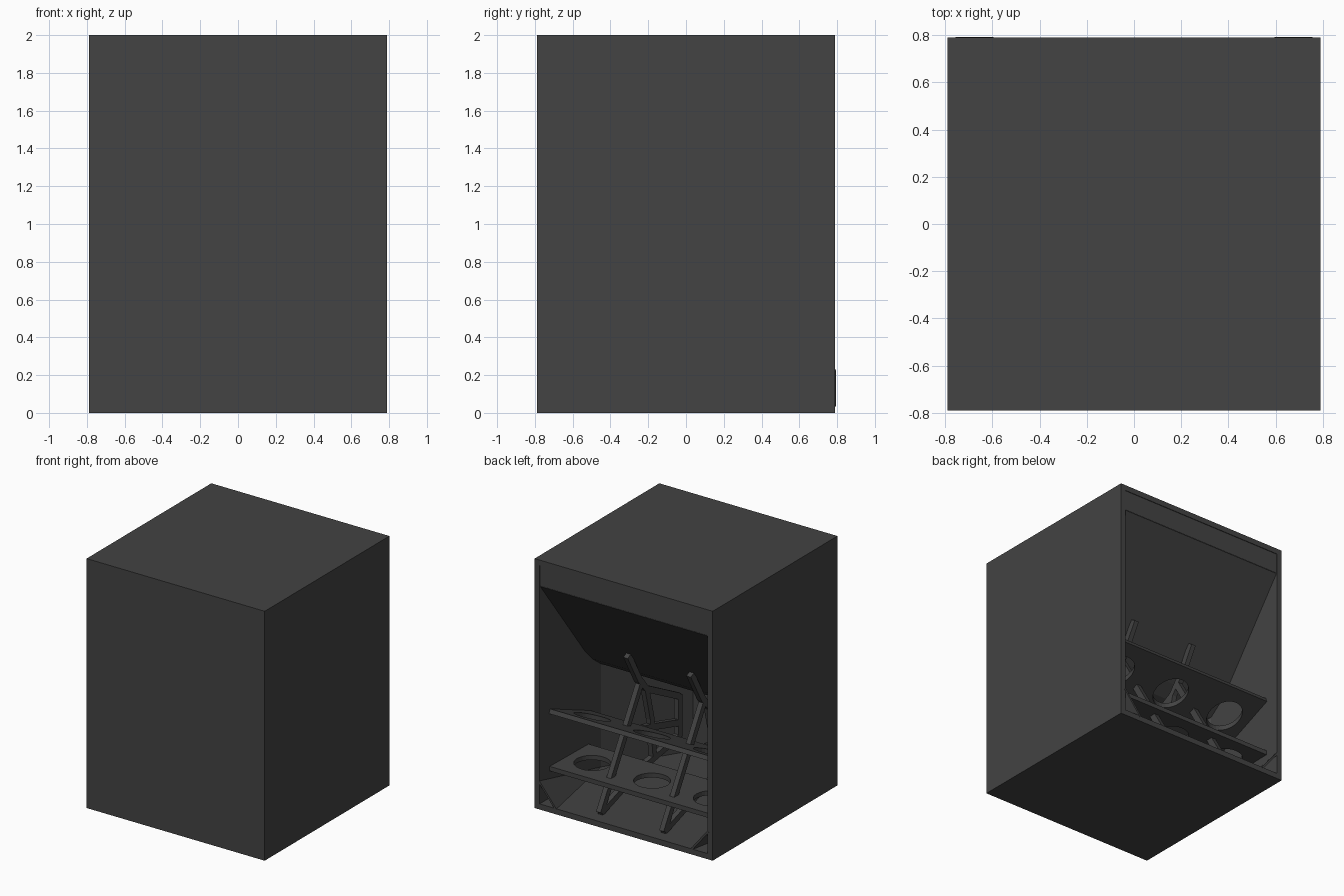
import bpy, bmesh, math
from mathutils import Vector

if "Cube" in bpy.data.objects:
    bpy.data.objects.remove(bpy.data.objects["Cube"])

W, H, T = 0.79, 2.0, 0.045      # half width, height, board thickness
IN = W - T                      # inner half width

paint = bpy.data.materials.new("dark_grey_paint")
paint.diffuse_color = (0.056, 0.056, 0.056, 1)
paint.use_nodes = True
paint.node_tree.nodes["Principled BSDF"].inputs["Base Color"].default_value = paint.diffuse_color


def make(name, bm):
    bmesh.ops.recalc_face_normals(bm, faces=bm.faces)
    me = bpy.data.meshes.new(name)
    bm.to_mesh(me)
    bm.free()
    me.materials.append(paint)
    ob = bpy.data.objects.new(name, me)
    bpy.context.collection.objects.link(ob)
    return ob


def prism(name, outline, direction):
    """Extrude a planar outline along a direction into a solid."""
    bm = bmesh.new()
    face = bm.faces.new([bm.verts.new(p) for p in outline])
    ext = bmesh.ops.extrude_face_region(bm, geom=[face])
    verts = [g for g in ext["geom"] if isinstance(g, bmesh.types.BMVert)]
    bmesh.ops.translate(bm, verts=verts, vec=Vector(direction))
    return make(name, bm)


def board(name, x0, x1, y0, y1, z0, z1):
    return prism(name, [(x0, y0, z0), (x1, y0, z0), (x1, y1, z0), (x0, y1, z0)],
                 (0, 0, z1 - z0))


def strip(name, path, width, x0, x1):
    """Board following a side-on (y, z) path, spanning x0..x1."""
    pts = [Vector(p) for p in path]
    upper, lower = [], []
    for i, p in enumerate(pts):
        d = (pts[min(i + 1, len(pts) - 1)] - pts[max(i - 1, 0)]).normalized()
        n = Vector((-d.y, d.x)) * width / 2
        upper.append(p + n)
        lower.append(p - n)
    return prism(name, [(x0, p.x, p.y) for p in upper + lower[::-1]], (x1 - x0, 0, 0))


# Cabinet shell, open at the back
board("top_panel", -W, W, -W, W, H - T, H)
board("bottom_panel", -W, W, -W, W, 0, T)
board("front_panel", -IN, IN, -W, -W + T, T, H - T)
for s, side in ((1, "right"), (-1, "left")):
    board(side + "_panel", min(s * IN, s * W), max(s * IN, s * W), -W, W, T, H - T)

# Rail above the mouth and the horn ceiling
board("mouth_rail", -IN, IN, W - T - 0.005, W - 0.005, 1.787, H - T)
ceiling = [(0.785, 1.787), (0.21, 1.04), (0.12, 0.95), (0.02, 0.875),
           (-0.3, 0.74), (-0.6, 0.66)]
strip("horn_ceiling", [(y - 0.015, z + 0.015) for y, z in ceiling], 0.04, -IN, IN)

# Throat walls closing in toward the front, and the throat end board
for s, side in ((1, "right"), (-1, "left")):
    outline = [(s * IN, 0.015, T), (s * 0.36, -0.6, T),
               (s * 0.36, -0.6, 0.68), (s * IN, 0.015, 0.88)]
    prism(side + "_throat_wall", outline, (s * 0.03, -0.02, 0))
    # Triangular fillet in the lower mouth corner
    prism(side + "_mouth_fillet",
          [(s * IN, W + 0.003, 0.23), (s * 0.595, W + 0.003, T), (s * IN, 0.015, T)],
          (s * 0.012, 0, -0.01))
board("throat_end_board", -0.38, 0.38, -0.64, -0.6, T, 0.7)

# Two perforated vanes across the mouth
bm = bmesh.new()
for x in (-0.53, 0, 0.53):
    ret = bmesh.ops.create_cone(bm, cap_ends=True, segments=32,
                                radius1=0.135, radius2=0.135, depth=1.2)
    bmesh.ops.translate(bm, verts=ret["verts"], vec=(x, 0.43, 0.55))
cutter = make("hole_cutter", bm)
cutter.hide_render = True
cutter.hide_viewport = True
cutter.display_type = 'WIRE'
for name, path in (("upper_vane", [(0.665, 0.74), (0.15, 0.53)]),
                   ("lower_vane", [(0.665, 0.28), (0.17, 0.27)])):
    vane = strip(name, path, 0.036, -IN, IN)
    mod = vane.modifiers.new("holes", 'BOOLEAN')
    mod.object = cutter
    mod.operation = 'DIFFERENCE'
    mod.solver = 'EXACT'

# Upright skeleton braces
bars = {
    "ceiling_spur": [(0.345, 1.19), (0.21, 0.95), (0.12, 0.84), (-0.3, 0.62)],
    "rear_leg": [(0.19, 0.9), (0.69, 0.06)],
    "floor_leg": [(0.69, 0.06), (0.2, 0.22), (-0.3, 0.3)],
    "throat_post": [(0.12, 0.84), (0.055, 0.58), (0.02, 0.25)],
    "middle_rail": [(0.15, 0.53), (0.055, 0.51), (-0.3, 0.41)],
    "front_post": [(-0.3, 0.63), (-0.3, 0.29)],
}
for s, side in ((1, "right"), (-1, "left")):
    for name, path in bars.items():
        strip(f"{side}_brace_{name}", path, 0.05, s * 0.28 - 0.02, s * 0.28 + 0.02)
